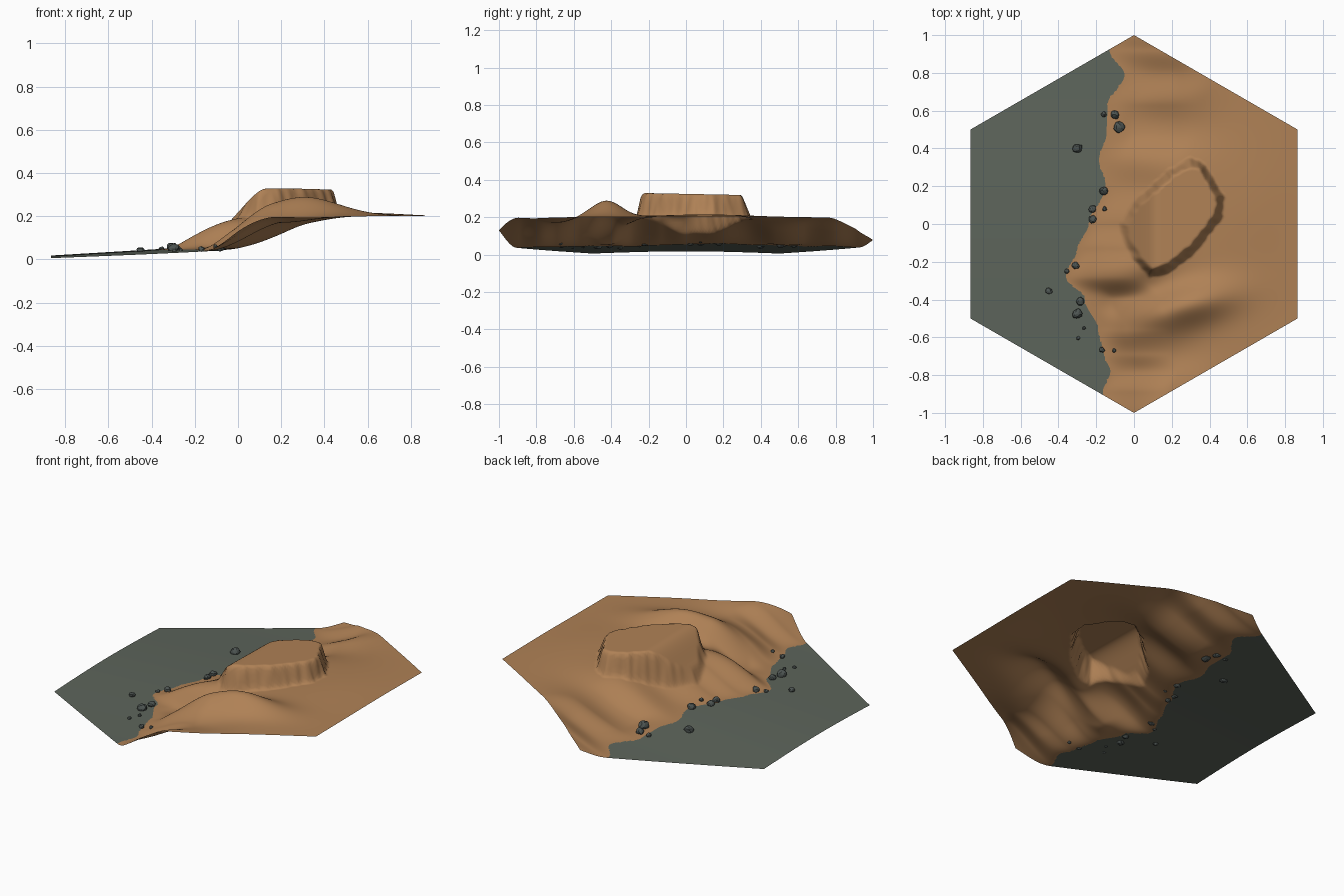
import bpy, bmesh, math, random
from mathutils import Vector, noise

if "Cube" in bpy.data.objects:
    bpy.data.objects.remove(bpy.data.objects["Cube"], do_unlink=True)
random.seed(4)


def material(name, r, g, b):
    m = bpy.data.materials.new(name)
    m.use_nodes = True
    m.diffuse_color = (r, g, b, 1)
    m.node_tree.nodes["Principled BSDF"].inputs["Base Color"].default_value = (r, g, b, 1)
    return m


sand = material("sandy_earth", .43, .22, .092)
silt = material("grey_green_flat", .11, .13, .105)
stone = material("dark_stone", .075, .09, .085)


def smooth(t):
    t = max(0, min(1, t))
    return t * t * (3 - 2 * t)


# Shoreline as (y, x), front to back
SHORE = [(-1, -.18), (-.89, -.165), (-.78, -.125), (-.69, -.16), (-.56, -.19), (-.4, -.26),
         (-.28, -.36), (-.13, -.3), (0, -.24), (.2, -.15), (.34, -.185), (.48, -.145),
         (.63, -.14), (.79, -.05), (.92, -.13), (1, -.16)]


def shore(y):
    for (y0, x0), (y1, x1) in zip(SHORE, SHORE[1:]):
        if y <= y1:
            return x0 + (x1 - x0) * smooth((y - y0) / (y1 - y0))
    return SHORE[-1][1]


# Mesa rim outline
RIM = [Vector(p) for p in ((-.08, 0), (0, .13), (.18, .29), (.3, .355), (.38, .32), (.48, .15),
                           (.475, .04), (.33, -.15), (.18, -.265), (.08, -.285), (0, -.2), (-.06, -.1))]


def rim_depth(p):
    """Distance inside the rim; negative outside."""
    nearest, inside = 9, False
    for a, b in zip(RIM, RIM[1:] + RIM[:1]):
        ab = b - a
        t = max(0, min(1, (p - a).dot(ab) / ab.length_squared))
        nearest = min(nearest, (p - a - ab * t).length)
        if (a.y > p.y) != (b.y > p.y) and p.x < a.x + ab.x * (p.y - a.y) / ab.y:
            inside = not inside
    return nearest if inside else -nearest


# Ridges and gullies: x, y, length, width, angle, height
SWELLS = [(.3, -.42, .2, .09, .2, .09),
          (0, -.55, .18, .07, .35, .02),
          (.02, -.38, .2, .08, .3, -.06),
          (.2, -.7, .16, .1, .3, -.03),
          (.16, .52, .2, .13, 0, -.055),
          (.6, .1, .2, .3, 0, .015),
          (-.15, -.22, .15, .07, .3, .015)]


def ground(x, y):
    flat = .006 + .06 * (x + .866) + .012 * math.cos(math.pi * y)
    run = x - shore(y)
    if run <= 0:
        return flat
    z = flat + (.2 - flat) * smooth(run / (.44 + .1 * y))
    # Level the far side of the land
    z += (.2 - z) * smooth((x - .2) / .3)
    fade = smooth(run / .15)
    for cx, cy, length, width, angle, height in SWELLS:
        c, s = math.cos(angle), math.sin(angle)
        u = ((x - cx) * c + (y - cy) * s) / length
        v = ((y - cy) * c - (x - cx) * s) / width
        z += fade * height * math.exp(-(u * u + v * v) / 1.4)
    # Mesa: soft slope to the shore side, steep wall elsewhere
    depth = rim_depth(Vector((x, y)))
    if depth > -.02:
        wobble = .008 * noise.noise(Vector((x * 25, y * 25, 0)))
        top = .15 + .175 * smooth((x + .1) / .24) - .02 * y
        z += (max(top, z) - z) * smooth((depth + wobble) / .05)
    return z


# Terrain sheet: a finely divided hexagon with its corners front and back
bm = bmesh.new()
centre = bm.verts.new((0, 0, 0))
ring = [bm.verts.new((math.sin(i * math.pi / 3), math.cos(i * math.pi / 3), 0)) for i in range(6)]
for i in range(6):
    bm.faces.new((centre, ring[(i + 1) % 6], ring[i]))
CELLS = 96
bmesh.ops.subdivide_edges(bm, edges=bm.edges[:], cuts=CELLS - 1, use_grid_fill=True)
column = math.sqrt(3) / 2 / CELLS
for v in bm.verts:
    line = shore(v.co.y)
    if abs(v.co.x - line) <= column / 2 and not v.is_boundary:
        v.co.x = line
for f in bm.faces:
    mid = f.calc_center_median()
    f.material_index = int(mid.x < shore(mid.y))
for v in bm.verts:
    v.co.z = ground(v.co.x, v.co.y)
bmesh.ops.recalc_face_normals(bm, faces=bm.faces[:])
bm.normal_update()
if sum(f.normal.z for f in bm.faces) < 0:
    bmesh.ops.reverse_faces(bm, faces=bm.faces[:])
for f in bm.faces:
    f.smooth = True
mesh = bpy.data.meshes.new("terrain")
bm.to_mesh(mesh)
bm.free()
mesh.materials.append(sand)
mesh.materials.append(silt)
bpy.context.collection.objects.link(bpy.data.objects.new("terrain", mesh))

# Shore rocks: x, y, radius
ROCKS = [(-.16, .58, .015), (-.1, .58, .023), (-.08, .51, .03), (-.3, .4, .025), (-.16, .175, .023),
         (-.155, .08, .012), (-.22, .08, .02), (-.22, .025, .02), (-.31, -.22, .02),
         (-.355, -.25, .012), (-.45, -.355, .018), (-.285, -.41, .02), (-.3, -.475, .028),
         (-.265, -.55, .01), (-.295, -.605, .01), (-.17, -.665, .015), (-.105, -.67, .011)]
for x, y, r in ROCKS:
    bm = bmesh.new()
    bmesh.ops.create_icosphere(bm, subdivisions=2, radius=r)
    turn = random.uniform(0, 6)
    for v in bm.verts:
        v.co *= 1 + .35 * noise.noise(v.co / r + Vector((turn, x * 50, y * 50)))
        v.co.z *= .85
    mesh = bpy.data.meshes.new("shore_rock")
    bm.to_mesh(mesh)
    bm.free()
    mesh.materials.append(stone)
    rock = bpy.data.objects.new("shore_rock", mesh)
    rock.location = (x, y, ground(x, y) + r * .4)
    rock.rotation_euler.z = turn
    bpy.context.collection.objects.link(rock)
